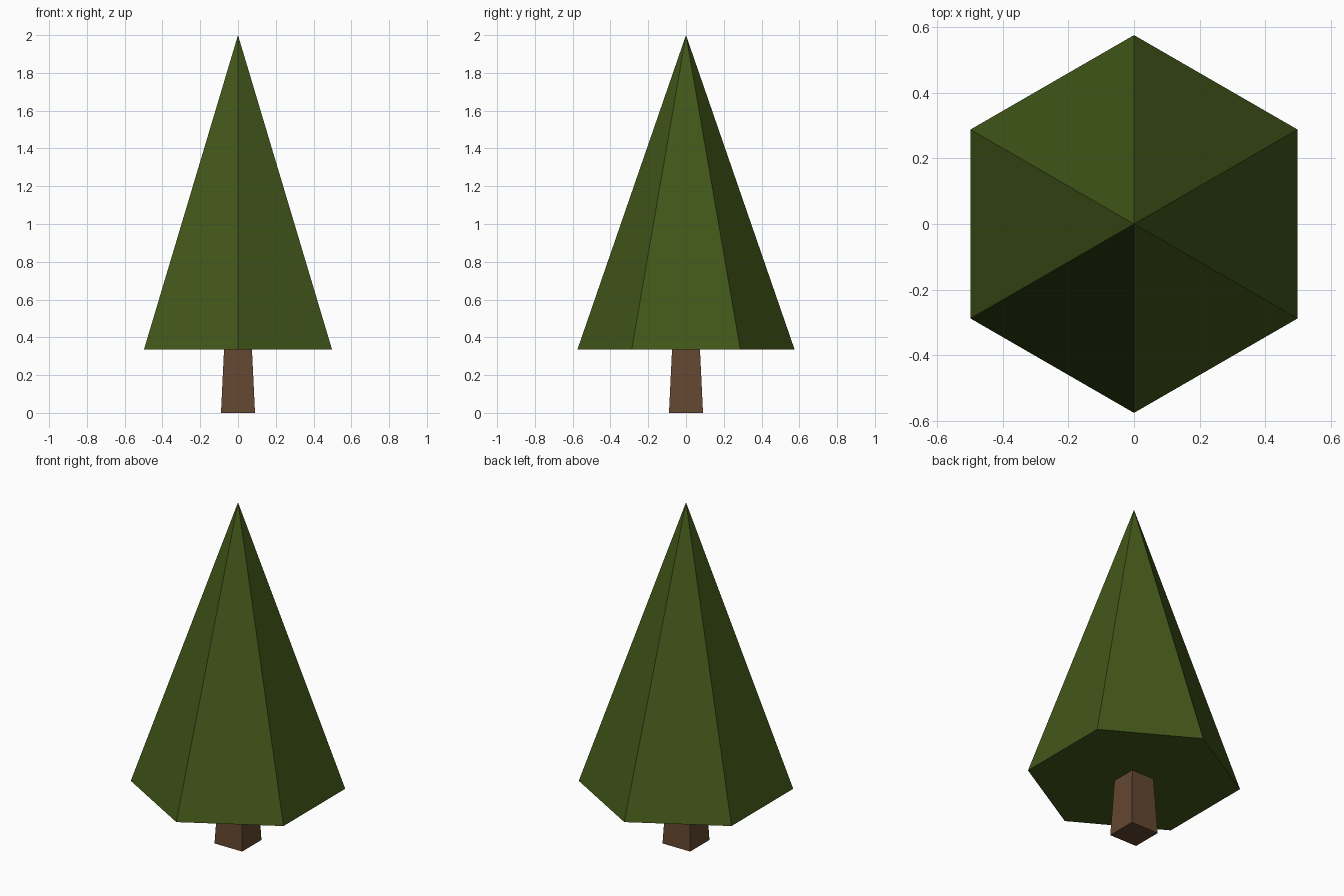
import bpy, math

if "Cube" in bpy.data.objects:
    bpy.data.objects.remove(bpy.data.objects["Cube"])

BASE_Z = 0.335   # underside of the foliage
TOP_Z = 2.0


def tapered(name, sides, r_bottom, r_top, z0, z1, turn, color):
    """Flat-faced cone or frustum with its base at z0 and a vertex at angle 'turn'."""
    bpy.ops.mesh.primitive_cone_add(vertices=sides, radius1=r_bottom, radius2=r_top,
                                    depth=z1 - z0, end_fill_type='NGON',
                                    location=(0, 0, (z0 + z1) / 2),
                                    rotation=(0, 0, turn))
    obj = bpy.context.object
    obj.name = name
    mat = bpy.data.materials.new(name + "_color")
    mat.diffuse_color = (*color, 1)
    mat.use_nodes = True
    mat.node_tree.nodes["Principled BSDF"].inputs["Base Color"].default_value = mat.diffuse_color
    obj.data.materials.append(mat)
    return obj


# Foliage: six-sided cone with corners on the y axis
tapered("foliage", 6, 0.575, 0, BASE_Z, TOP_Z, 0, (0.055, 0.095, 0.010))

# Trunk: square frustum aligned with the axes
r2 = math.sqrt(2)
tapered("trunk", 4, 0.09 * r2, 0.074 * r2, 0, BASE_Z, math.pi / 4, (0.125, 0.062, 0.030))
